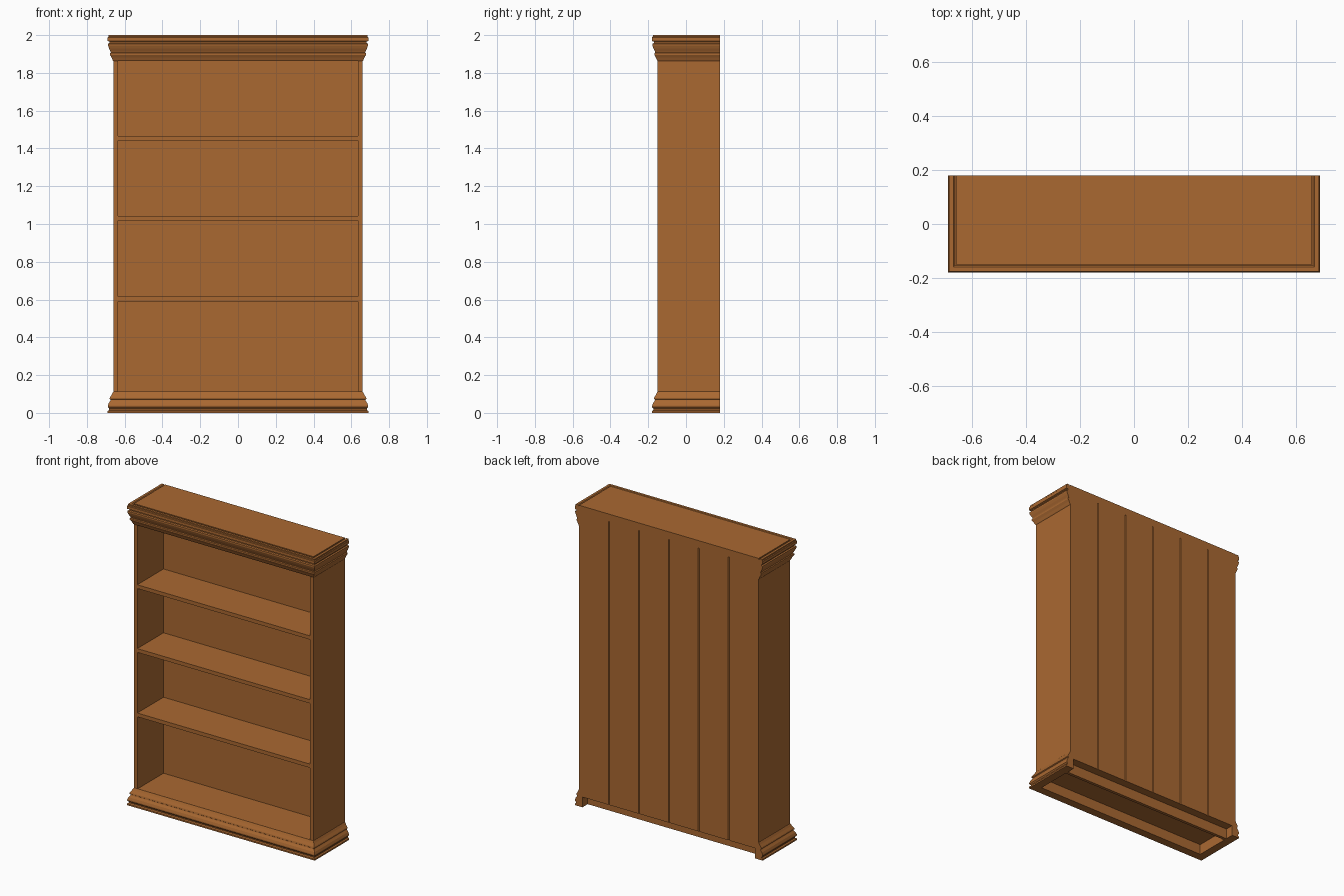
import bpy, bmesh

if "Cube" in bpy.data.objects:
    bpy.data.objects.remove(bpy.data.objects["Cube"])

wood = bpy.data.materials.new("warm brown wood")
wood.diffuse_color = (0.40, 0.14, 0.031, 1)
wood.use_nodes = True
wood.node_tree.nodes["Principled BSDF"].inputs["Base Color"].default_value = wood.diffuse_color

# Main sizes: outer half width, inner half width, front, inner back, back
W, IW, FRONT, IB, BACK = 0.66, 0.635, -0.15, 0.125, 0.18


def finish(bm, name):
    bmesh.ops.recalc_face_normals(bm, faces=bm.faces)
    me = bpy.data.meshes.new(name)
    bm.to_mesh(me)
    bm.free()
    ob = bpy.data.objects.new(name, me)
    me.materials.append(wood)
    bpy.context.collection.objects.link(ob)
    return ob


def box(name, x0, x1, y0, y1, z0, z1):
    bm = bmesh.new()
    bmesh.ops.create_cube(bm, size=1)
    for v in bm.verts:
        v.co = (x1 if v.co.x > 0 else x0, y1 if v.co.y > 0 else y0, z1 if v.co.z > 0 else z0)
    return finish(bm, name)


def moulding(name, profile):
    """Sweep an (offset, z) profile around both sides and the front, with mitred corners."""
    bm = bmesh.new()
    stations = []
    for sx, at_back in ((-1, True), (-1, False), (1, False), (1, True)):
        stations.append([bm.verts.new((sx * (W + d), BACK if at_back else FRONT - d, z))
                         for d, z in profile])
    n = len(profile)
    for a, b in zip(stations, stations[1:]):
        for i in range(n):
            j = (i + 1) % n
            bm.faces.new((a[i], a[j], b[j], b[i]))
    bm.faces.new(stations[0])
    bm.faces.new(stations[-1])
    return finish(bm, name)


# Side panels
for s, label in ((-1, "left"), (1, "right")):
    x0, x1 = sorted((s * IW, s * W))
    box(label + "_side_panel", x0, x1, FRONT, BACK, 0, 2)

# Shelves, top boards and plinth
for i, z in enumerate((0.59, 1.018, 1.442)):
    box("shelf_%d" % (i + 1), -IW, IW, FRONT, IB, z, z + 0.025)
box("bottom_shelf", -IW, IW, FRONT, IB, 0.068, 0.11)
box("header_board", -IW, IW, FRONT, IB, 1.865, 1.95)
box("top_board", -IW, IW, FRONT, BACK, 1.95, 2.0)
box("plinth_front", -IW, IW, FRONT, FRONT + 0.025, 0, 0.068)
box("plinth_back_rail", -IW, IW, IB - 0.02, IB, 0, 0.068)

# Back panel: plank outline with V grooves, extruded upwards
outline = [(-IW, IB), (IW, IB), (IW, BACK)]
for k in (2, 1, 0, -1, -2):
    g = k * 0.22
    outline += [(g + 0.004, BACK), (g, BACK - 0.006), (g - 0.004, BACK)]
outline.append((-IW, BACK))
bm = bmesh.new()
base = bm.faces.new([bm.verts.new((x, y, 0.068)) for x, y in outline])
ext = bmesh.ops.extrude_face_region(bm, geom=[base], use_keep_orig=True)
for v in ext["geom"]:
    if isinstance(v, bmesh.types.BMVert):
        v.co.z = 1.95
finish(bm, "planked_back_panel")

# Base moulding, from the floor up
moulding("base_moulding", [
    (0, 0), (0.030, 0), (0.030, 0.010), (0.022, 0.015), (0.022, 0.022),
    (0.029, 0.030), (0.029, 0.038), (0.024, 0.052), (0.015, 0.065),
    (0.014, 0.070), (0.020, 0.074), (0.018, 0.082), (0.008, 0.098),
    (0.002, 0.110), (0, 0.112)])

# Crown moulding, with a shallow groove around the top board
moulding("crown_moulding", [
    (0, 1.862), (0.003, 1.866), (0.010, 1.882), (0.018, 1.896), (0.018, 1.904),
    (0.013, 1.908), (0.015, 1.914), (0.022, 1.928), (0.028, 1.944),
    (0.028, 1.954), (0.020, 1.958), (0.020, 1.965), (0.030, 1.969),
    (0.030, 1.988), (0.026, 1.992), (0.026, 2.0), (0.010, 2.0),
    (0.004, 1.994), (0, 1.994)])
